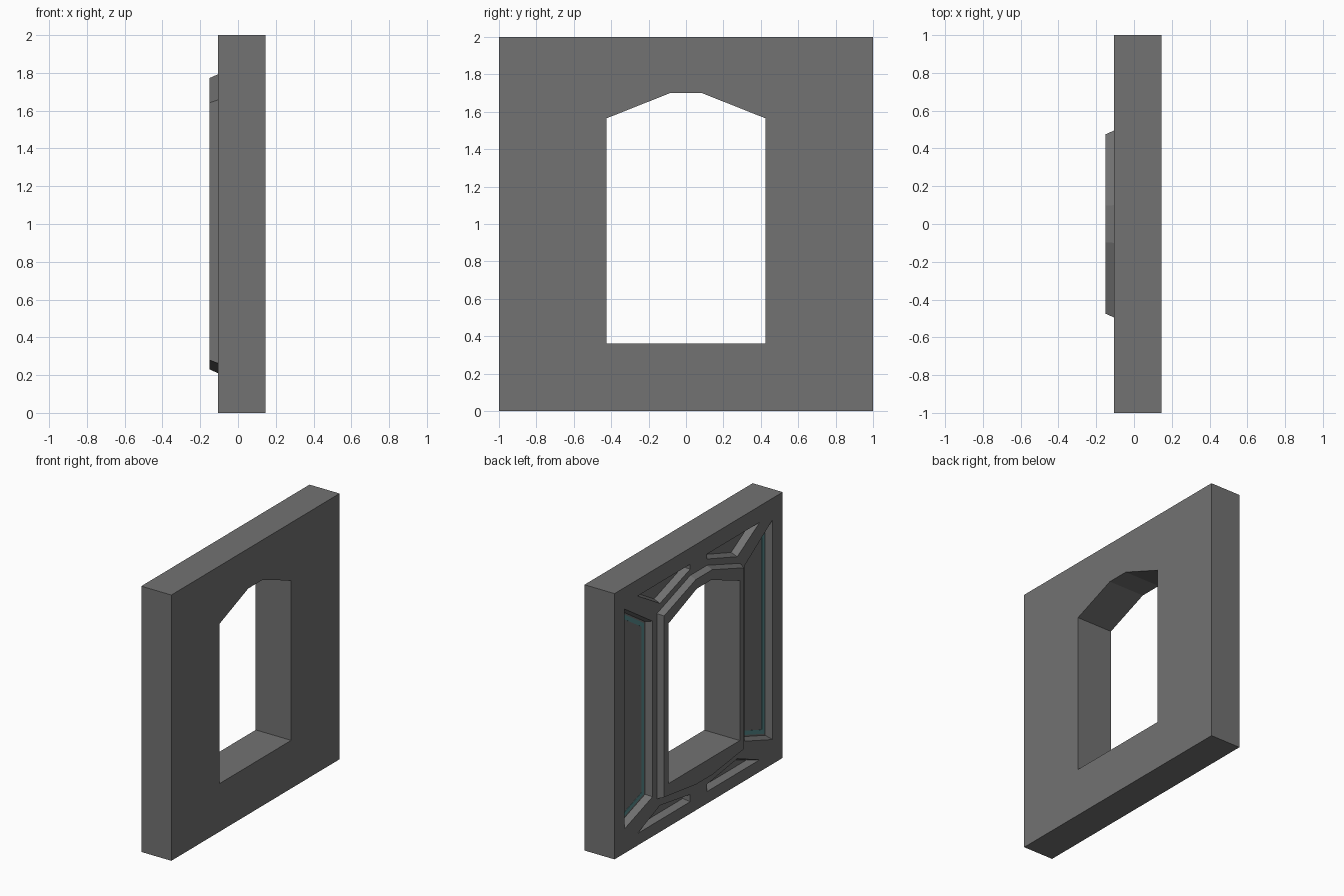
import bpy, bmesh
from mathutils import Vector

if "Cube" in bpy.data.objects:
    bpy.data.objects.remove(bpy.data.objects["Cube"])

FACE, BACK, DEPTH = -0.105, 0.145, 0.05


def material(name, rgb):
    m = bpy.data.materials.new(name)
    m.diffuse_color = (*rgb, 1)
    m.use_nodes = True
    m.node_tree.nodes["Principled BSDF"].inputs["Base Color"].default_value = m.diffuse_color
    return m


GREY = material("wall grey", (0.17, 0.17, 0.17))
TEAL = material("dark teal", (0.10, 0.27, 0.28))


def offset(pts, d):
    """Shrink a counter-clockwise convex outline by d."""
    out = []
    for i in range(len(pts)):
        a, p, b = (Vector(pts[(i + k) % len(pts)]) for k in (-1, 0, 1))
        u, v = (p - a).normalized(), (b - p).normalized()
        n1, n2 = Vector((-u.y, u.x)), Vector((-v.y, v.x))
        out.append(p + (n1 + n2) * d / (1 + n1.dot(n2)))
    return out


def mirror(pts):
    return [(-y, z) for y, z in reversed(pts)]


def loft(bm, rings, caps=True, closed=False):
    """Join (x, outline) rings into a skin."""
    vs = [[bm.verts.new((x, p[0], p[1])) for p in pts] for x, pts in rings]
    pairs = list(zip(vs, vs[1:])) + ([(vs[-1], vs[0])] if closed else [])
    n = len(vs[0])
    for a, b in pairs:
        for i in range(n):
            j = (i + 1) % n
            bm.faces.new((a[i], a[j], b[j], b[i]))
    if caps:
        bm.faces.new(vs[0])
        bm.faces.new(vs[-1])


def finish(bm, name, mat):
    bmesh.ops.recalc_face_normals(bm, faces=bm.faces[:])
    me = bpy.data.meshes.new(name)
    bm.to_mesh(me)
    bm.free()
    me.materials.append(mat)
    ob = bpy.data.objects.new(name, me)
    bpy.context.collection.objects.link(ob)
    return ob


# Outlines as (y, z), right half of each pocket
side = [(.88, .184), (.88, 1.838), (.548, 1.62), (.548, .298)]
upper = [(.1, 1.84), (.46, 1.72), (.726, 1.877), (.1, 1.877)]
lower = [(.1, .09), (.726, .09), (.46, .2), (.1, .145)]
opening = [(-.085, .362), (.085, .362), (.425, .362), (.425, 1.565),
           (.085, 1.70), (-.085, 1.70), (-.425, 1.565), (-.425, .362)]

# Wall slab
bm = bmesh.new()
square = [(-1, 0), (1, 0), (1, 2), (-1, 2)]
loft(bm, [(FACE, square), (BACK, square)])
wall = finish(bm, "wall_slab", GREY)

# Cutter: window opening plus six pockets with sloping walls
bm = bmesh.new()
loft(bm, [(FACE - .1, opening), (BACK + .1, opening)])
BEVEL = .018
for half in (side, upper, lower):
    for pts in (half, mirror(half)):
        loft(bm, [(FACE - DEPTH / 2, offset(pts, -BEVEL / 2)),
                  (FACE + DEPTH, offset(pts, BEVEL))])
cutter = finish(bm, "wall_cutter", GREY)
cutter.hide_render = True
mod = wall.modifiers.new("openings", 'BOOLEAN')
mod.operation, mod.solver, mod.object = 'DIFFERENCE', 'EXACT', cutter
bpy.context.view_layer.objects.active = wall
bpy.ops.object.modifier_apply(modifier=mod.name)
bpy.data.objects.remove(cutter)

# Raised trim around the opening
outer = [(-.1, .21), (.1, .21), (.495, .262), (.495, 1.657),
         (.1, 1.793), (-.1, 1.793), (-.495, 1.657), (-.495, .262)]
bm = bmesh.new()
loft(bm, [(FACE, outer), (-.15, offset(outer, .02)),
          (-.15, opening), (FACE, opening)], caps=False)
finish(bm, "window_trim", GREY)

# Teal line set in the floor of each side pocket
for label, pts in (("left", side), ("right", mirror(side))):
    a, b = offset(pts, BEVEL + .012), offset(pts, BEVEL + .042)
    x0, x1 = FACE + DEPTH + .002, FACE + DEPTH - .002
    bm = bmesh.new()
    loft(bm, [(x0, a), (x1, a), (x1, b), (x0, b)], caps=False, closed=True)
    finish(bm, label + "_panel_line", TEAL)
